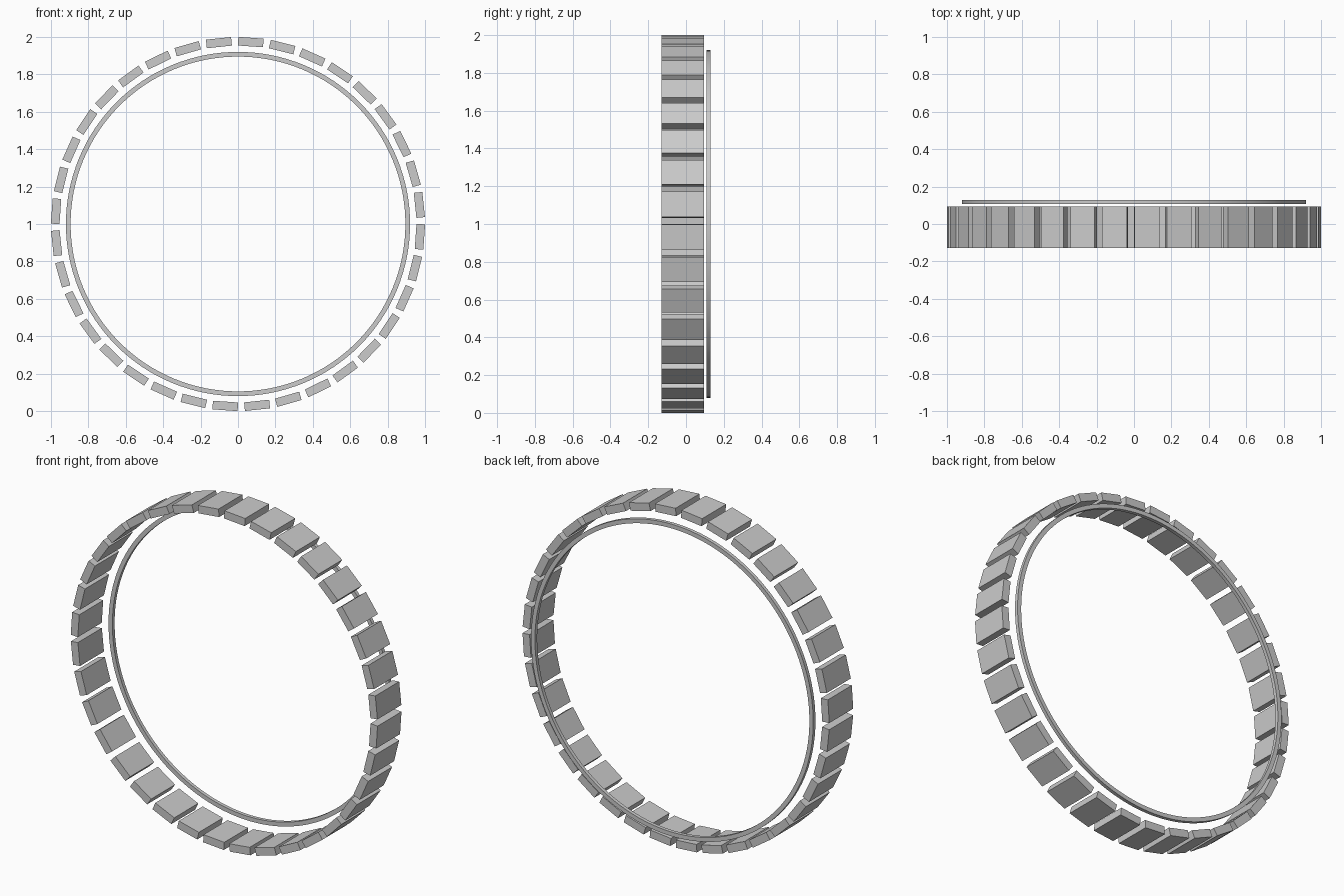
import bpy, bmesh
from math import cos, sin, radians, pi
from mathutils import Matrix

cube = bpy.data.objects.get("Cube")
if cube:
    bpy.data.objects.remove(cube, do_unlink=True)

CENTRE_Z = 1.0
BLOCKS = 36

grey = bpy.data.materials.new("plain grey")
grey.use_nodes = True
colour = (0.6, 0.6, 0.6, 1)
grey.diffuse_color = colour
grey.node_tree.nodes["Principled BSDF"].inputs["Base Color"].default_value = colour


def finish(bm, name):
    bmesh.ops.recalc_face_normals(bm, faces=bm.faces)
    mesh = bpy.data.meshes.new(name)
    bm.to_mesh(mesh)
    bm.free()
    mesh.materials.append(grey)
    obj = bpy.data.objects.new(name, mesh)
    obj.location.z = CENTRE_Z
    bpy.context.collection.objects.link(obj)
    return obj


# Circle of separate flat blocks
bm = bmesh.new()
size = Matrix.Diagonal((0.046, 0.223, 0.135, 1))
for i in range(BLOCKS):
    turn = Matrix.Rotation(radians(4) - i * 2 * pi / BLOCKS, 4, 'Y')
    place = Matrix.Translation((0.975, -0.0175, 0))
    bmesh.ops.create_cube(bm, size=1, matrix=turn @ place @ size)
finish(bm, "block_circle")

# Thin hoop behind the blocks, rectangular in section
bm = bmesh.new()
section = [(0.895, 0.108), (0.92, 0.108), (0.92, 0.129), (0.895, 0.129)]
steps = 128
loops = []
for i in range(steps):
    a = 2 * pi * i / steps
    loops.append([bm.verts.new((r * cos(a), y, r * sin(a))) for r, y in section])
for i in range(steps):
    here, there = loops[i], loops[(i + 1) % steps]
    for j in range(4):
        k = (j + 1) % 4
        bm.faces.new((here[j], here[k], there[k], there[j]))
hoop = finish(bm, "rear_hoop")
bpy.ops.object.select_all(action='DESELECT')
hoop.select_set(True)
bpy.context.view_layer.objects.active = hoop
bpy.ops.object.shade_smooth_by_angle(angle=radians(30))
